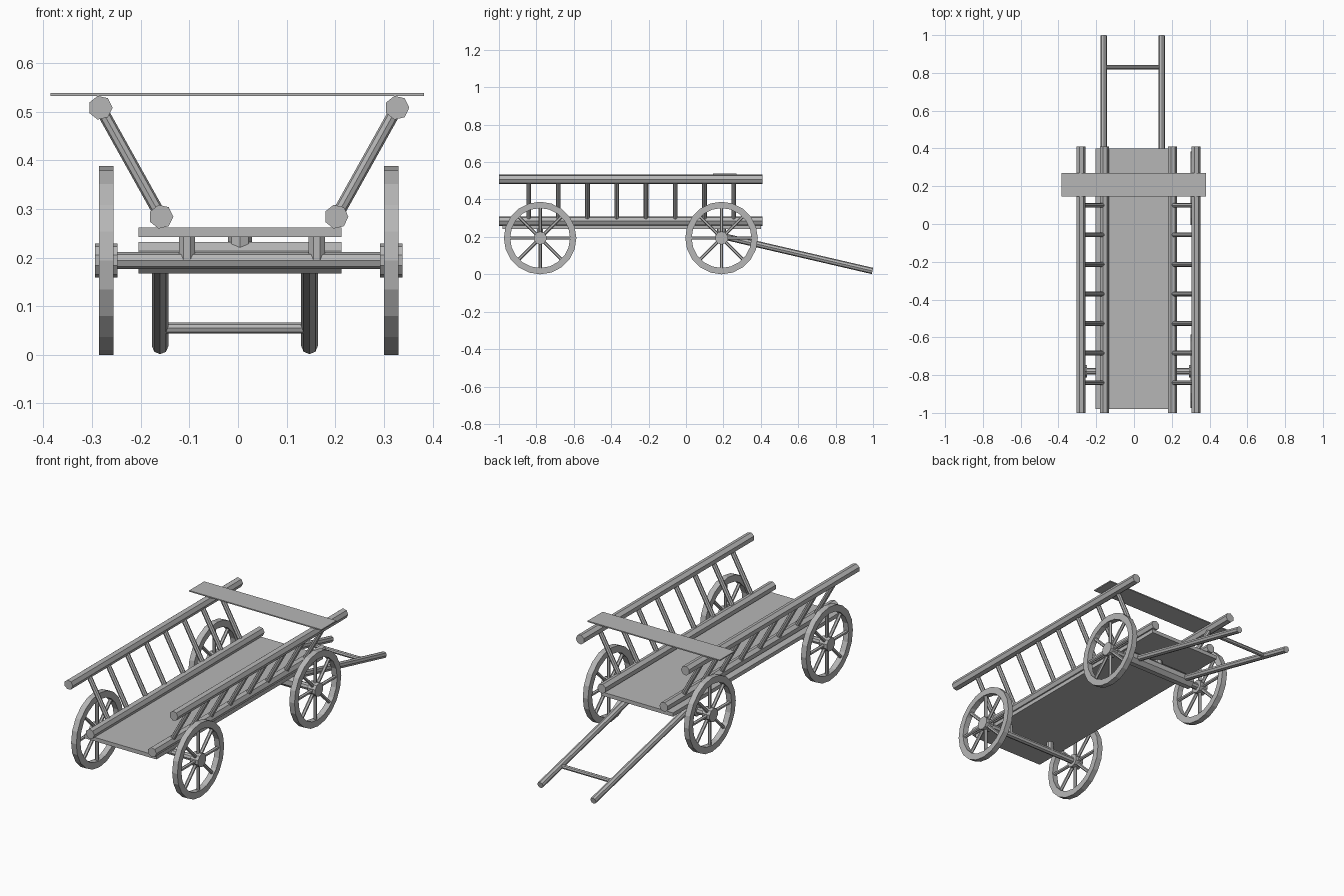
import bpy, bmesh, math
from mathutils import Vector, Matrix

cube = bpy.data.objects.get("Cube")
if cube:
    bpy.data.objects.remove(cube)

wood = bpy.data.materials.new("grey_wood")
wood.use_nodes = True
GREY = (0.47, 0.47, 0.47, 1)
wood.diffuse_color = GREY
wood.node_tree.nodes["Principled BSDF"].inputs["Base Color"].default_value = GREY

CX = 0.022          # centre line of the cart body
AXLES = {"rear": -0.78, "front": 0.19}
AXLE_Z = 0.194


def finish(name, bm):
    bmesh.ops.recalc_face_normals(bm, faces=bm.faces)
    mesh = bpy.data.meshes.new(name)
    bm.to_mesh(mesh)
    bm.free()
    mesh.materials.append(wood)
    obj = bpy.data.objects.new(name, mesh)
    bpy.context.collection.objects.link(obj)
    return obj


def add_rod(bm, start, end, radius, sides=8, turn=0.0):
    a, b = Vector(start), Vector(end)
    rot = (b - a).to_track_quat('Z', 'Y').to_matrix().to_4x4()
    m = Matrix.Translation((a + b) / 2) @ rot @ Matrix.Rotation(turn, 4, 'Z')
    bmesh.ops.create_cone(bm, cap_ends=True, segments=sides, radius1=radius,
                          radius2=radius, depth=(b - a).length, matrix=m)


def rod(name, start, end, radius, sides=8, turn=0.0):
    bm = bmesh.new()
    add_rod(bm, start, end, radius, sides, turn)
    return finish(name, bm)


def box(name, low, high):
    bm = bmesh.new()
    lo, hi = Vector(low), Vector(high)
    m = Matrix.Translation((lo + hi) / 2) @ Matrix.Diagonal((hi - lo).to_4d())
    m[3][3] = 1
    bmesh.ops.create_cube(bm, size=1, matrix=m)
    return finish(name, bm)


def wheel(name, x, y):
    outer, inner, half, sides = 0.194, 0.16, 0.015, 20
    bm = bmesh.new()
    # rim: rectangular section spun round the axle
    rings = []
    for i in range(sides):
        a = math.tau * i / sides
        rings.append([bm.verts.new((x + dx, y + r * math.cos(a), AXLE_Z + r * math.sin(a)))
                      for dx, r in ((-half, inner), (half, inner), (half, outer), (-half, outer))])
    for i, ring in enumerate(rings):
        after = rings[(i + 1) % sides]
        for j in range(4):
            k = (j + 1) % 4
            bm.faces.new((ring[j], ring[k], after[k], after[j]))
    # spokes and hub
    for i in range(8):
        a = math.tau * i / 8
        d = Vector((0, math.cos(a), math.sin(a)))
        c = Vector((x, y, AXLE_Z))
        add_rod(bm, c + d * 0.02, c + d * 0.165, 0.009, 6)
    add_rod(bm, (x - 0.023, y, AXLE_Z), (x + 0.023, y, AXLE_Z), 0.035, 10)
    return finish(name, bm)


# Running gear
for end, y in AXLES.items():
    rod(end + "_axle", (CX - 0.31, y, AXLE_Z), (CX + 0.31, y, AXLE_Z), 0.017)
    for side, s in (("left", 1), ("right", -1)):
        wheel(f"{end}_{side}_wheel", CX + s * 0.293, y)
for side, x in (("left", 0.162), ("right", -0.105)):
    rod(f"rear_{side}_support", (x, AXLES["rear"], 0.195), (x, AXLES["rear"], 0.245),
        0.018, 8, math.pi / 8)
rod("front_axle_beam", (-0.205, 0.19, 0.2), (0.213, 0.19, 0.2), 0.035, 8, math.pi / 8)
rod("turning_pin", (0.004, 0.19, 0.2), (0.004, 0.19, 0.245), 0.025)

# Body
box("floor", (-0.205, -0.98, 0.242), (0.213, 0.4, 0.262))
box("seat_board", (-0.385, 0.145, 0.532), (0.382, 0.27, 0.538))

# Ladder sides
for side, s in (("left", 1), ("right", -1)):
    low = (CX + s * 0.18, 0.284)
    high = (CX + s * 0.305, 0.508)
    for part, (x, z) in (("lower", low), ("upper", high)):
        rod(f"{side}_{part}_rail", (x, -1, z), (x, 0.41, z), 0.025, 7, math.pi / 2)
    for i in range(8):
        y = -0.84 + i * 0.1565
        rod(f"{side}_rung_{i + 1}", (low[0], y, low[1]), (high[0], y, high[1]), 0.0125)

# Pulling shafts
for side, x in (("left", 0.147), ("right", -0.16)):
    rod(side + "_shaft", (x, 0.2, 0.203), (x, 0.997, 0.018), 0.017)
rod("shaft_crossbar", (-0.16, 0.83, 0.055), (0.147, 0.83, 0.055), 0.011)
